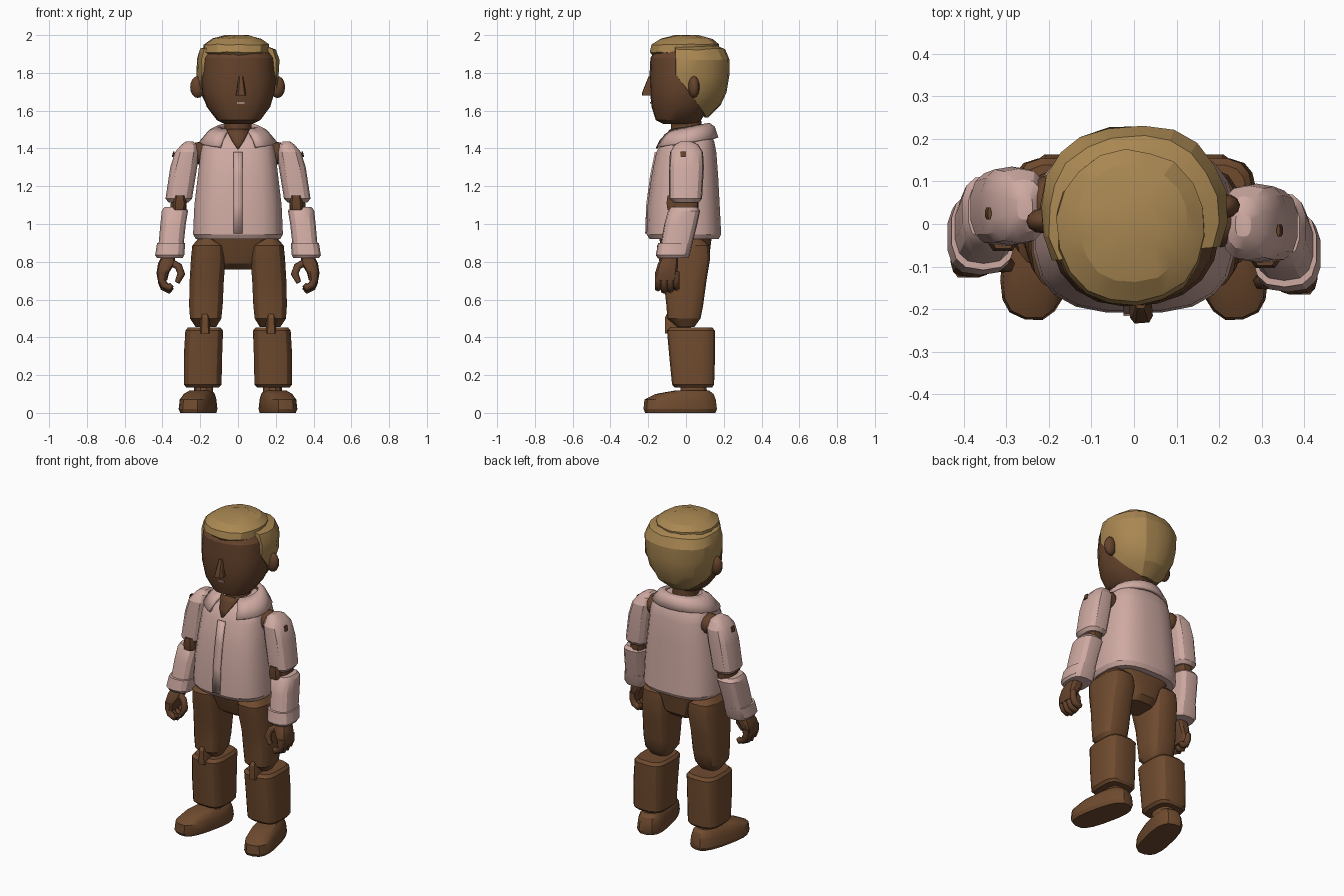
import bpy, bmesh, math, random
from mathutils import Vector, Matrix

random.seed(4)
cube = bpy.data.objects.get("Cube")
if cube:
    bpy.data.objects.remove(cube)


def material(name, rgb):
    m = bpy.data.materials.new(name)
    m.use_nodes = True
    m.diffuse_color = (*rgb, 1)
    m.node_tree.nodes["Principled BSDF"].inputs["Base Color"].default_value = (*rgb, 1)
    return m


SKIN = material("skin brown", (0.13, 0.056, 0.025))
TROUSER = material("trouser brown", (0.16, 0.07, 0.028))
SHIRT = material("shirt pink", (0.62, 0.40, 0.36))
HAIR = material("hair blond", (0.40, 0.245, 0.085))
MOUTH = material("mouth beige", (0.45, 0.32, 0.25))
HEAD_TURN = 0.08


def finish(name, bm, mat, angle=28):
    bmesh.ops.recalc_face_normals(bm, faces=bm.faces)
    mesh = bpy.data.meshes.new(name)
    bm.to_mesh(mesh)
    bm.free()
    mesh.materials.append(mat)
    ob = bpy.data.objects.new(name, mesh)
    bpy.context.collection.objects.link(ob)
    bpy.ops.object.select_all(action='DESELECT')
    ob.select_set(True)
    bpy.context.view_layer.objects.active = ob
    bpy.ops.object.shade_smooth_by_angle(angle=math.radians(angle))
    return ob


def loft(name, rings, mat, n=16, p=2.6, s=1, dy=0, turn=0, jitter=0, cuts=(), angle=28):
    """Stack rounded-box rings given as (z, x0, x1, y0, y1)."""
    bm = bmesh.new()
    loops = []
    for z, x0, x1, y0, y1 in rings:
        loop = []
        for i in range(n):
            a = math.tau * (i + 0.5) / n
            c, d = math.cos(a), math.sin(a)
            x = (x0 + x1) / 2 + (x1 - x0) / 2 * math.copysign(abs(c) ** (2 / p), c)
            y = (y0 + y1) / 2 + (y1 - y0) / 2 * math.copysign(abs(d) ** (2 / p), d)
            noise = [random.uniform(-jitter, jitter) for _ in range(3)]
            loop.append(bm.verts.new(Vector((x, y, z)) + Vector(noise)))
        loops.append(loop)
    for low, high in zip(loops, loops[1:]):
        for i in range(n):
            j = (i + 1) % n
            bm.faces.new((low[i], low[j], high[j], high[i]))
    bm.faces.new(loops[0][::-1])
    bm.faces.new(loops[-1])
    if turn:
        mid = Vector(((rings[0][1] + rings[0][2]) / 2, (rings[0][3] + rings[0][4]) / 2, 0))
        bmesh.ops.rotate(bm, verts=bm.verts, cent=mid, matrix=Matrix.Rotation(turn, 3, 'Z'))
    for point, normal in cuts:
        geom = bm.verts[:] + bm.edges[:] + bm.faces[:]
        cut = bmesh.ops.bisect_plane(bm, geom=geom, plane_co=point, plane_no=normal, clear_outer=True)
        edges = [e for e in cut["geom_cut"] if isinstance(e, bmesh.types.BMEdge)]
        bmesh.ops.holes_fill(bm, edges=edges)
    for v in bm.verts:
        v.co.x *= s
        v.co.y += dy
    return finish(name, bm, mat, angle)


def ellipsoid(name, centre, radii, mat, segments=12):
    bm = bmesh.new()
    bmesh.ops.create_uvsphere(bm, u_segments=segments, v_segments=8, radius=1)
    bmesh.ops.scale(bm, vec=radii, verts=bm.verts)
    bmesh.ops.translate(bm, vec=centre, verts=bm.verts)
    return finish(name, bm, mat, 40)


def strip(name, rows, mat, thickness):
    """Sheet through rows of points, thickened outwards."""
    bm = bmesh.new()
    grid = [[bm.verts.new(co) for co in row] for row in rows]
    for a, b in zip(grid, grid[1:]):
        for i in range(len(a) - 1):
            bm.faces.new((a[i], a[i + 1], b[i + 1], b[i]))
    ob = finish(name, bm, mat, 40)
    mod = ob.modifiers.new("thickness", 'SOLIDIFY')
    mod.thickness, mod.offset = thickness, 0
    return ob


def digit(name, points, radius, mat):
    curve = bpy.data.curves.new(name, 'CURVE')
    curve.dimensions = '3D'
    curve.bevel_depth, curve.bevel_resolution, curve.use_fill_caps = radius, 1, True
    line = curve.splines.new('POLY')
    line.points.add(len(points) - 1)
    for i, (pt, co) in enumerate(zip(line.points, points)):
        pt.co = (*co, 1)
        pt.radius = 0.65 if i == len(points) - 1 else 1
    curve.materials.append(mat)
    ob = bpy.data.objects.new(name, curve)
    bpy.context.collection.objects.link(ob)


def sym(z, rx, y0, y1):
    return (z, -rx, rx, y0, y1)


# Head, nose, mouth and hair, turned slightly to the left
head = loft("head", [sym(1.53, .075, -.12, .06), sym(1.55, .115, -.16, .08), sym(1.62, .168, -.182, .12),
                     sym(1.70, .193, -.19, .16), sym(1.78, .2, -.193, .18), sym(1.88, .19, -.188, .18),
                     sym(1.95, .14, -.14, .14)], SKIN, 20, 2.3)
nose = loft("nose", [sym(1.68, .028, -.235, -.15), sym(1.7, .024, -.232, -.15), sym(1.78, .012, -.2, -.16)],
            SKIN, 8, 4)
mouth = loft("mouth", [sym(1.635, .025, -.188, -.18), sym(1.645, .025, -.19, -.182)], MOUTH, 4)
hair_back = loft("hair_back", [sym(1.56, .09, -.1, .12), sym(1.63, .16, -.16, .185), sym(1.70, .2, -.18, .215),
                               sym(1.78, .217, -.19, .232), sym(1.87, .22, -.19, .235),
                               sym(1.925, .2, -.17, .205), sym(1.95, .14, -.12, .14)], HAIR, 20, 2.2,
                 jitter=.005, angle=20,
                 cuts=[((0, -.07, 0), (0, -1, 0)), ((0, -.07, 1.79), (0, -.22, -.17))])
hair_top = loft("hair_top", [(1.89, -.16, .14, -.17, .14), (1.91, -.185, .165, -.195, .17),
                             (1.95, -.18, .165, -.185, .175), (1.98, -.135, .125, -.135, .14),
                             (1.998, -.06, .06, -.06, .07)], HAIR, 18, 2.1, jitter=.004, angle=20)
ears = [ellipsoid(side + "_ear", (s * .212, .025, 1.725), (.04, .03, .058), SKIN)
        for side, s in (("left", 1), ("right", -1))]
for part in [head, nose, mouth, hair_back, hair_top] + ears:
    part.rotation_euler.z = HEAD_TURN
loft("neck", [sym(1.4, .075, -.08, .085), sym(1.57, .072, -.08, .08)], SKIN, 14, 2)

# Shirt body, front band, open neck and folded collar
loft("shirt_body", [sym(.92, .225, -.195, .175), sym(.945, .24, -.21, .188), sym(1.1, .233, -.205, .18),
                    sym(1.25, .215, -.185, .172), sym(1.38, .2, -.158, .162), sym(1.44, .185, -.13, .15),
                    sym(1.475, .15, -.095, .13), sym(1.5, .1, -.07, .1)], SHIRT, 20, 2.8)
strip("shirt_front_band", [[(-.025, y, z), (.025, y, z)] for z, y in
                           ((.95, -.212), (1.1, -.207), (1.25, -.187), (1.38, -.161))], SHIRT, .008)
strip("open_neck", [[(-w, y, z), (w, y, z)] for z, y, w in
                    ((1.4, -.156, .004), (1.44, -.137, .03), (1.475, -.102, .048), (1.5, -.08, .06))], SKIN, .009)
rows = []
for i in range(17):
    a = math.radians(152) * (i - 8) / 8
    c, d = math.cos(a), math.sin(a)
    lean = (1 - c) / 2
    rows.append([(.105 * d, .02 + .1 * c, 1.528 - .035 * lean),
                 (.15 * d, .01 + .135 * c, 1.51 - .045 * lean),
                 (.2 * d, -.002 + .165 * c, 1.455 - .05 * lean)])
strip("collar", rows, SHIRT, .018)

# Hips
loft("hips", [sym(.76, .075, -.06, .09), sym(.79, .09, -.1, .12), sym(.87, .12, -.13, .13),
              sym(.95, .2, -.15, .14)], TROUSER, 16, 4)

# Arms and legs, one pass per side
for side, s, dy in (("left", 1, 0), ("right", -1, .04)):
    def limb(part, rings, mat, n=14, p=2.8, shift=dy, turn=0):
        return loft(side + "_" + part, rings, mat, n, p, s, shift, turn)

    ellipsoid(side + "_shoulder_joint", (s * .205, .01 + dy, 1.375), (.055, .065, .06), SKIN)
    limb("upper_arm", [(1.115, .26, .37, -.07, .07), (1.135, .242, .385, -.09, .085), (1.3, .215, .36, -.09, .095),
                       (1.38, .205, .335, -.085, .09), (1.42, .218, .3, -.06, .065),
                       (1.437, .238, .275, -.03, .03)], SHIRT)
    limb("elbow_joint", [(1.06, .272, .362, -.07, .065), (1.13, .27, .355, -.07, .065)], SKIN)
    limb("elbow_tab", [(1.075, .275, .345, -.1, 0), (1.11, .272, .345, -.105, 0), (1.15, .28, .335, -.1, 0)], SKIN, 8, 4)
    limb("forearm", [(.86, .29, .425, -.14, .025), (1.0, .275, .412, -.115, .06), (1.07, .263, .405, -.095, .075),
                     (1.09, .278, .39, -.08, .06)], SHIRT)
    limb("cuff", [(.82, .292, .43, -.15, .012), (.835, .283, .44, -.16, .02), (.9, .278, .43, -.148, .035)], SHIRT)
    limb("palm", [(.7, .375, .425, -.165, -.05), (.74, .365, .432, -.165, -.045), (.79, .335, .425, -.15, -.04),
                  (.84, .33, .4, -.12, -.04)], SKIN, 12, 3)
    limb("sleeve_pin", [(1.355, .338, .351, -.03, 0), (1.385, .335, .344, -.03, 0)], SKIN, 8, 2)
    for i in range(4):
        y = -.152 + .032 * i + dy
        lift = .012 * abs(i - 1.4)
        path = [(s * x, y + .004, z + lift) for x, z in
                ((.405, .73), (.405, .69), (.393, .66), (.365, .645), (.35, .66))]
        digit(f"{side}_finger_{i + 1}", path, .02, SKIN)
    digit(side + "_thumb", [(s * x, y + dy, z) for x, y, z in
                            ((.36, -.11, .8), (.315, -.125, .775), (.3, -.135, .735), (.322, -.14, .69))], .021, SKIN)

    limb("thigh", [(.455, .115, .225, -.05, .045), (.5, .087, .255, -.1, .078), (.57, .08, .26, -.105, .092),
                   (.7, .074, .257, -.12, .11), (.82, .065, .25, -.147, .13), (.885, .07, .243, -.155, .125),
                   (.925, .11, .21, -.11, .08)], TROUSER, 16, 3.2, 0)
    limb("knee_tab", [(.42, .145, .205, -.115, .03), (.505, .15, .2, -.115, .03), (.53, .155, .195, -.1, .03)],
         TROUSER, 8, 4, 0)
    limb("shin", [(.135, .1, .275, -.06, .14), (.15, .086, .288, -.075, .15), (.3, .083, .288, -.09, .155),
                  (.435, .078, .28, -.102, .155), (.452, .092, .266, -.085, .14)], TROUSER, 16, 3.6, 0)
    limb("ankle", [(.08, .13, .235, -.035, .115), (.15, .13, .235, -.03, .11)], TROUSER, 12, 2.4, 0)
    limb("shoe", [(0, .13, .29, -.22, .16), (.02, .125, .298, -.23, .168), (.07, .13, .292, -.225, .162),
                  (.1, .14, .28, -.165, .15), (.118, .155, .265, -.06, .125)], TROUSER, 18, 2.8, 0, .22)
